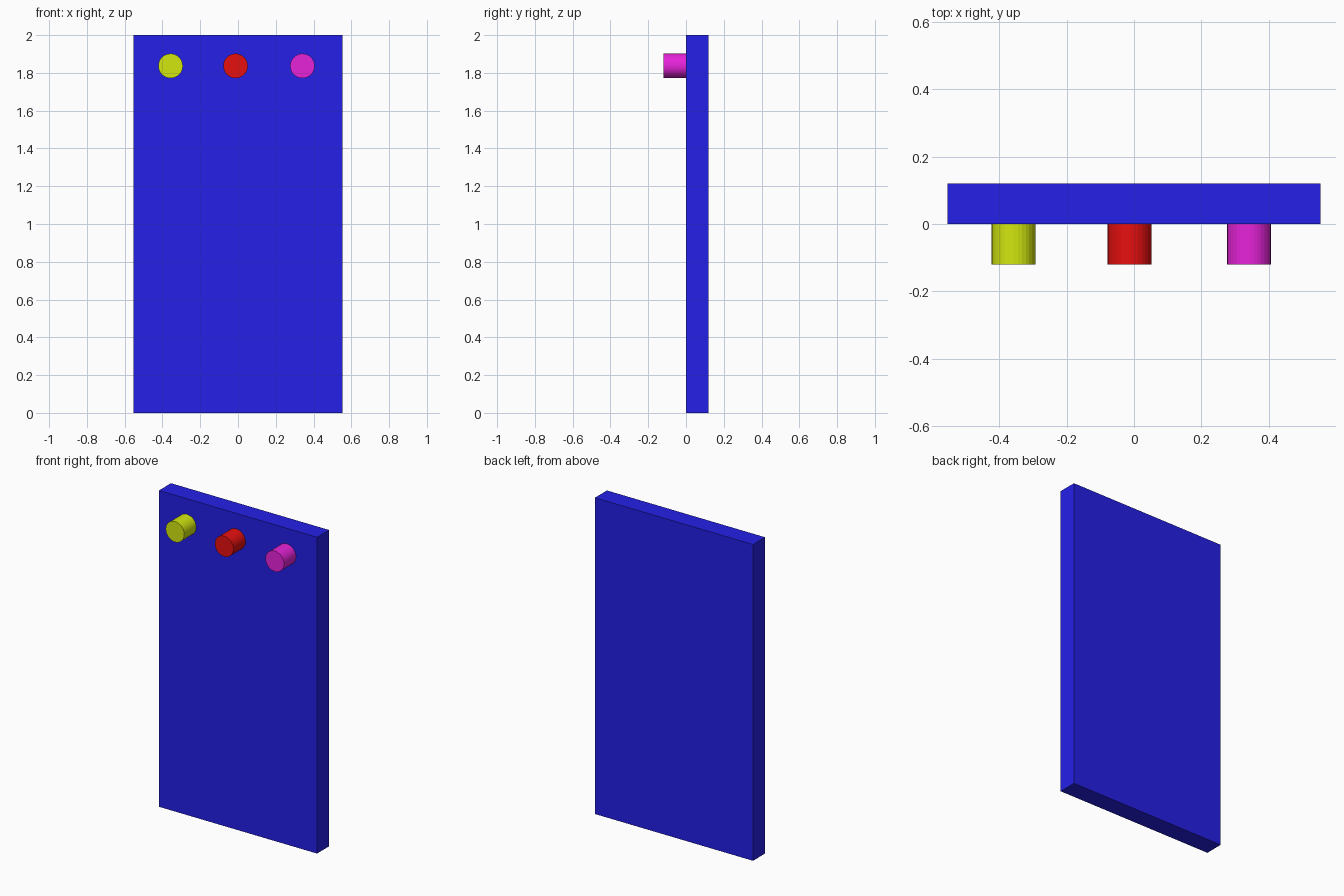
import bpy
from math import pi

if "Cube" in bpy.data.objects:
    bpy.data.objects.remove(bpy.data.objects["Cube"])


def paint(obj, name, rgb):
    mat = bpy.data.materials.new(name)
    mat.diffuse_color = (*rgb, 1)
    mat.use_nodes = True
    mat.node_tree.nodes["Principled BSDF"].inputs["Base Color"].default_value = mat.diffuse_color
    obj.data.materials.append(mat)


# Upright back panel
bpy.ops.mesh.primitive_cube_add(size=1, location=(0, 0.06, 1))
panel = bpy.context.object
panel.name = "panel"
panel.scale = (1.106, 0.12, 2)
bpy.ops.object.transform_apply(location=False, rotation=False, scale=True)
paint(panel, "blue", (0.018, 0.014, 0.80))


# Round pegs on the front, near the top edge
def peg(name, x, rgb):
    bpy.ops.mesh.primitive_cylinder_add(
        vertices=32, radius=0.065, depth=0.12,
        location=(x, -0.06, 1.837), rotation=(pi / 2, 0, 0))
    obj = bpy.context.object
    obj.name = name + "_peg"
    paint(obj, name, rgb)


for name, x, rgb in (("yellow", -0.357, (0.65, 0.80, 0.005)),
                     ("red", -0.013, (0.80, 0.005, 0.005)),
                     ("magenta", 0.341, (0.80, 0.017, 0.70))):
    peg(name, x, rgb)
